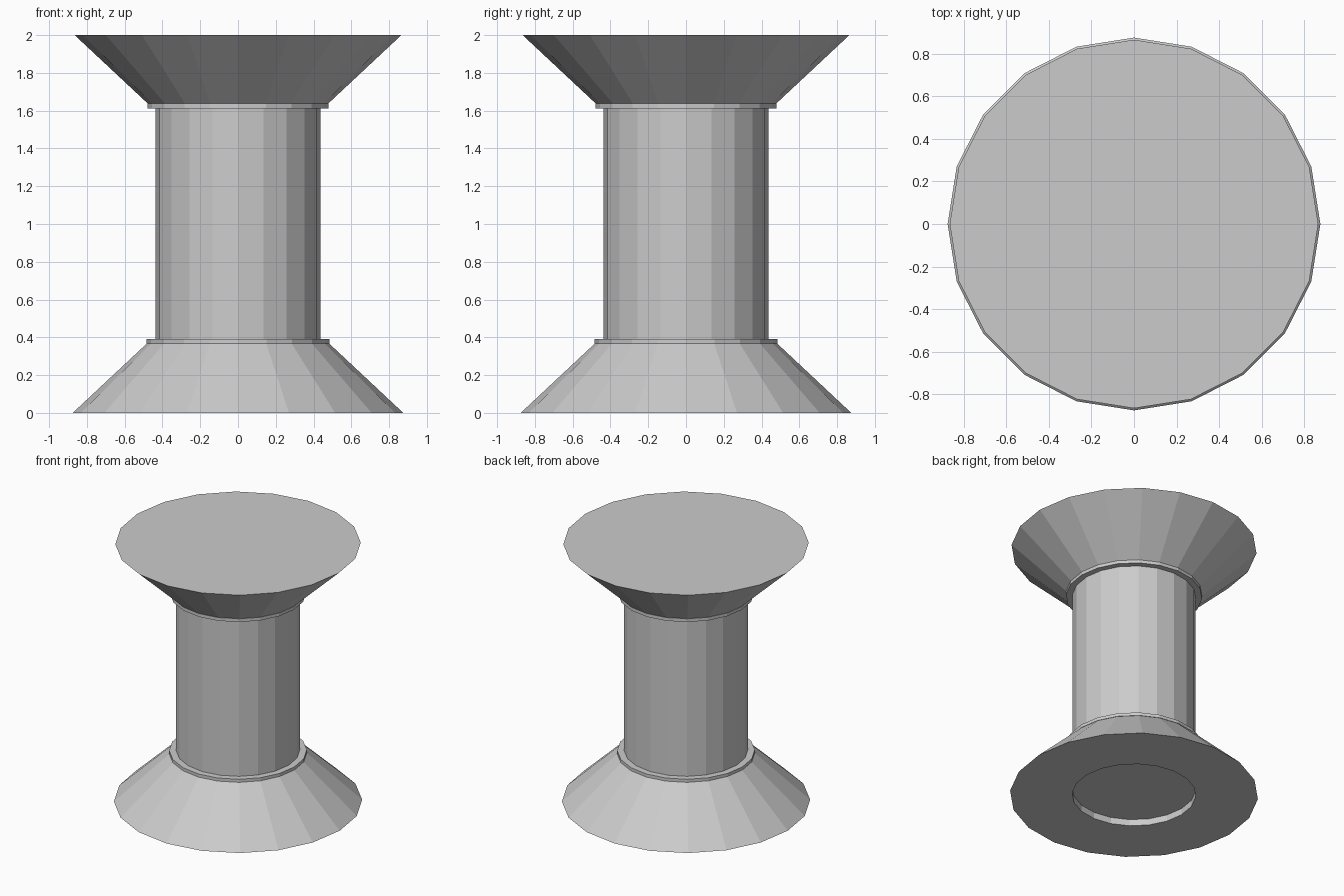
import bpy, bmesh, math

if "Cube" in bpy.data.objects:
    bpy.data.objects.remove(bpy.data.objects["Cube"])

SIDES = 20
BARREL_R = 0.436


def lathe(name, profile):
    """Revolve (radius, z) points around z; radius 0 closes to a flat cap."""
    bm = bmesh.new()
    rings = []
    for r, z in profile:
        if r == 0:
            rings.append(None)
            continue
        rings.append([bm.verts.new((r * math.cos(2 * math.pi * i / SIDES),
                                    r * math.sin(2 * math.pi * i / SIDES), z))
                      for i in range(SIDES)])
    for a, b in zip(rings, rings[1:]):
        if a is None:
            bm.faces.new(b[::-1])
        elif b is None:
            bm.faces.new(a)
        else:
            for i in range(SIDES):
                j = (i + 1) % SIDES
                bm.faces.new((a[i], a[j], b[j], b[i]))
    mesh = bpy.data.meshes.new(name)
    bm.to_mesh(mesh)
    bm.free()
    obj = bpy.data.objects.new(name, mesh)
    bpy.context.collection.objects.link(obj)
    return obj


# Lower flared flange with a shallow recess underneath and a collar on top
lathe("bottom_flange", [(0, 0.05), (BARREL_R, 0.05), (BARREL_R, 0), (0.875, 0),
                        (0.482, 0.368), (0.485, 0.368), (0.485, 0.392),
                        (BARREL_R, 0.392)])

# Central barrel
lathe("barrel", [(BARREL_R, 0.392), (BARREL_R, 1.612)])

# Upper flared flange with a collar below and a flat closed top
lathe("top_flange", [(BARREL_R, 1.612), (0.48, 1.612), (0.48, 1.637),
                     (0.477, 1.637), (0.865, 2.0), (0, 2.0)])
